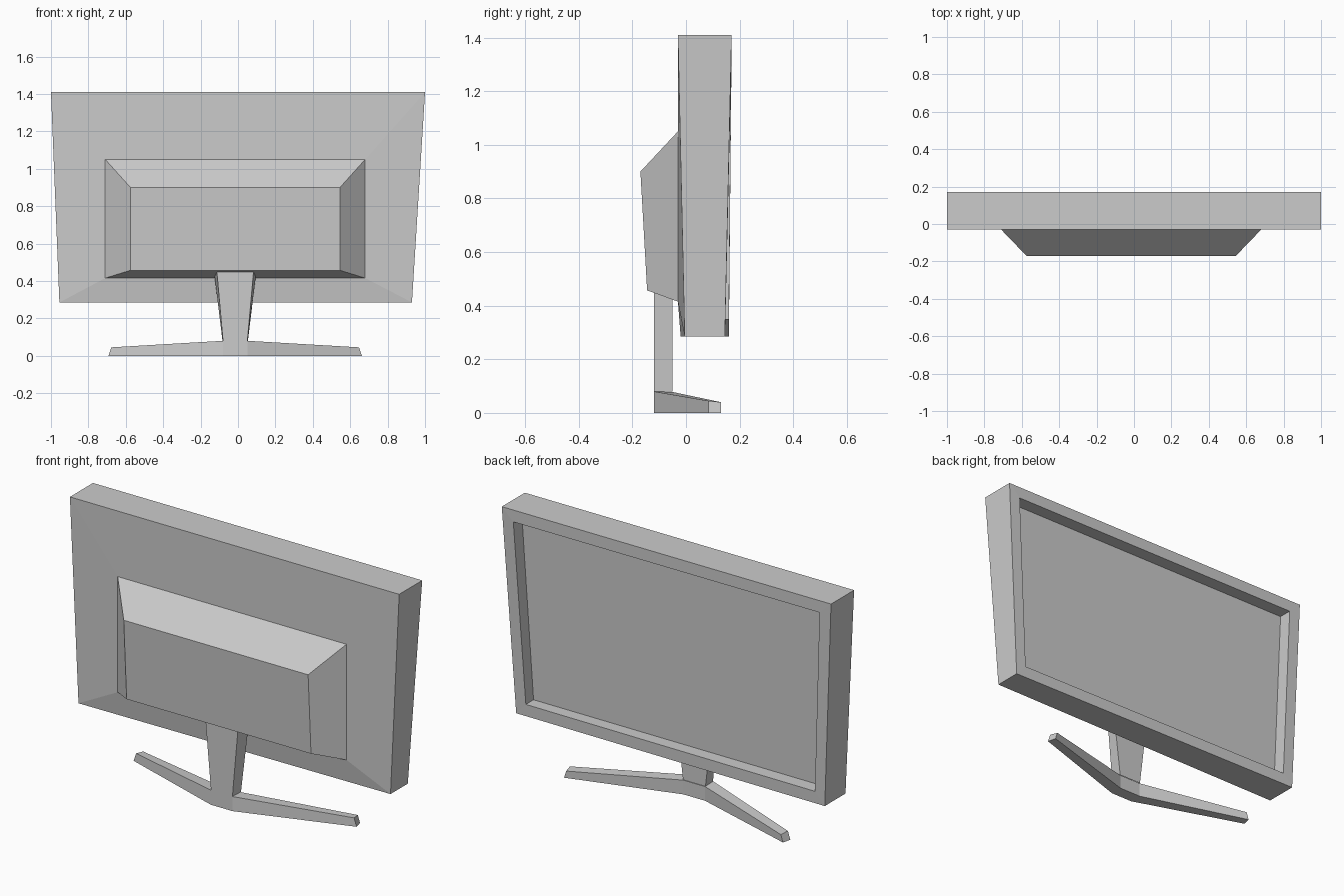
import bpy, bmesh

if "Cube" in bpy.data.objects:
    bpy.data.objects.remove(bpy.data.objects["Cube"])

CX = -0.015  # symmetry line of the stand


def loft(name, loops, cap_start=True, cap_end=True):
    """Skin a list of equal-length point loops into one flat-shaded mesh."""
    bm = bmesh.new()
    rings = [[bm.verts.new(p) for p in loop] for loop in loops]
    for a, b in zip(rings, rings[1:]):
        n = len(a)
        for i in range(n):
            j = (i + 1) % n
            bm.faces.new((a[i], a[j], b[j], b[i]))
    if cap_start:
        bm.faces.new(rings[0][::-1])
    if cap_end:
        bm.faces.new(rings[-1])
    bmesh.ops.recalc_face_normals(bm, faces=bm.faces[:])
    me = bpy.data.meshes.new(name)
    bm.to_mesh(me)
    bm.free()
    ob = bpy.data.objects.new(name, me)
    bpy.context.collection.objects.link(ob)
    return ob


def panel_loop(bottom, top):
    """Loop from (x left, x right, z, y left, y right) of its two edges."""
    (bl, br, bz, byl, byr), (tl, tr, tz, tyl, tyr) = bottom, top
    return [(bl, byl, bz), (br, byr, bz), (tr, tyr, tz), (tl, tyl, tz)]


# Display: screen, recess, bezel, casing and rear housing in one skin
loft("display", [
    panel_loop((-0.895, 0.87, 0.35, 0.085, 0.08), (-0.93, 0.93, 1.345, 0.095, 0.095)),
    panel_loop((-0.895, 0.87, 0.35, 0.16, 0.147), (-0.93, 0.93, 1.345, 0.17, 0.17)),
    panel_loop((-0.955, 0.93, 0.285, 0.16, 0.145), (-1, 1, 1.41, 0.17, 0.17)),
    panel_loop((-0.955, 0.93, 0.285, -0.02, -0.005), (-1, 1, 1.41, -0.03, -0.03)),
    panel_loop((-0.71, 0.68, 0.415, -0.03, -0.03), (-0.71, 0.68, 1.05, -0.03, -0.03)),
    panel_loop((-0.575, 0.545, 0.457, -0.145, -0.145), (-0.575, 0.545, 0.90, -0.17, -0.17)),
])


# Stand neck, flaring up into the housing
def neck_loop(front, back, z_front, z_back):
    return [(CX - front, -0.12, z_front), (CX + front, -0.12, z_front),
            (CX + back, -0.05, z_back), (CX - back, -0.05, z_back)]


loft("stand_neck", [neck_loop(0.065, 0.068, 0.08, 0.08),
                    neck_loop(0.098, 0.11, 0.45, 0.425)], cap_start=False)


# V-shaped foot swept across hub and two arm tips
def tip(s):
    return [(CX + s * 0.677, 0.083, 0), (CX + s * 0.662, 0.083, 0.045),
            (CX + s * 0.652, 0.13, 0.04), (CX + s * 0.665, 0.13, 0)]


def hub(s):
    x = CX + s * 0.066
    return [(x, -0.12, 0), (x, -0.12, 0.08), (x, -0.05, 0.078), (x, -0.05, 0)]


loft("stand_foot", [tip(-1), hub(-1), hub(1), tip(1)])
